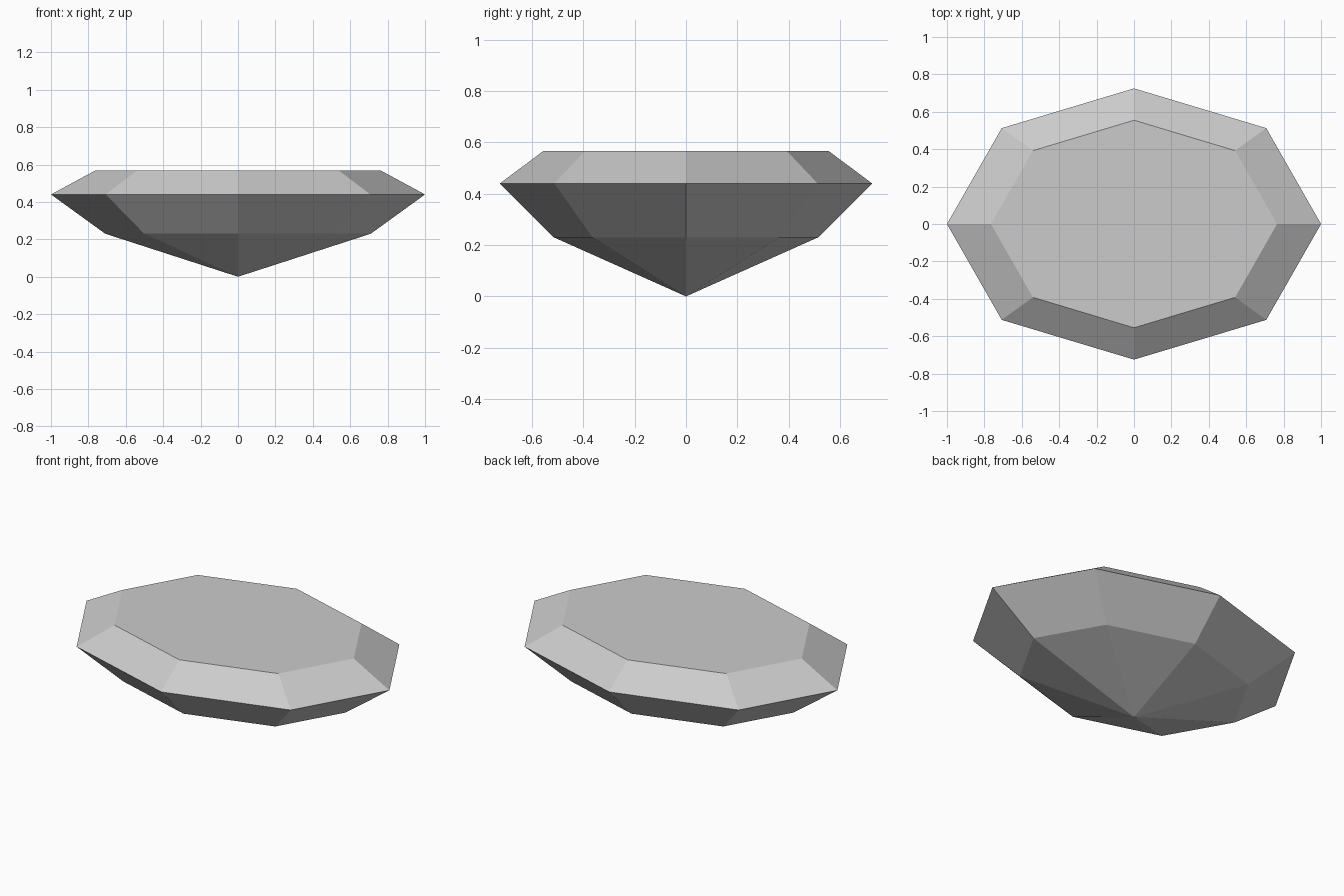
import bpy
import bmesh
from math import cos, sin, tau

cube = bpy.data.objects.get("Cube")
if cube:
    bpy.data.objects.remove(cube, do_unlink=True)

SIDES = 8
DEPTH = 0.725  # y radius relative to x radius

# Pale grey stone
stone = bpy.data.materials.new("pale_grey_stone")
stone.use_nodes = True
colour = (0.6, 0.6, 0.6, 1)
stone.diffuse_color = colour
stone.node_tree.nodes["Principled BSDF"].inputs["Base Color"].default_value = colour

bm = bmesh.new()


def ring(radius, z):
    """Oval ring of corners at one height."""
    return [bm.verts.new((radius * cos(tau * i / SIDES),
                          radius * DEPTH * sin(tau * i / SIDES), z))
            for i in range(SIDES)]


def bridge(lower, upper):
    """Band of facets between two rings."""
    for i in range(SIDES):
        j = (i + 1) % SIDES
        bm.faces.new((lower[i], lower[j], upper[j], upper[i]))


# Pavilion, girdle and table rings, bottom to top
pavilion, girdle, table = ring(0.71, 0.23), ring(1, 0.44), ring(0.765, 0.567)
bridge(pavilion, girdle)
bridge(girdle, table)
bm.faces.new(table)

# Pointed base
culet = bm.verts.new((0, 0, 0))
for i in range(SIDES):
    bm.faces.new((culet, pavilion[(i + 1) % SIDES], pavilion[i]))

bmesh.ops.recalc_face_normals(bm, faces=bm.faces)
mesh = bpy.data.meshes.new("cut_gem")
bm.to_mesh(mesh)
bm.free()
mesh.materials.append(stone)
gem = bpy.data.objects.new("cut_gem", mesh)
bpy.context.collection.objects.link(gem)
